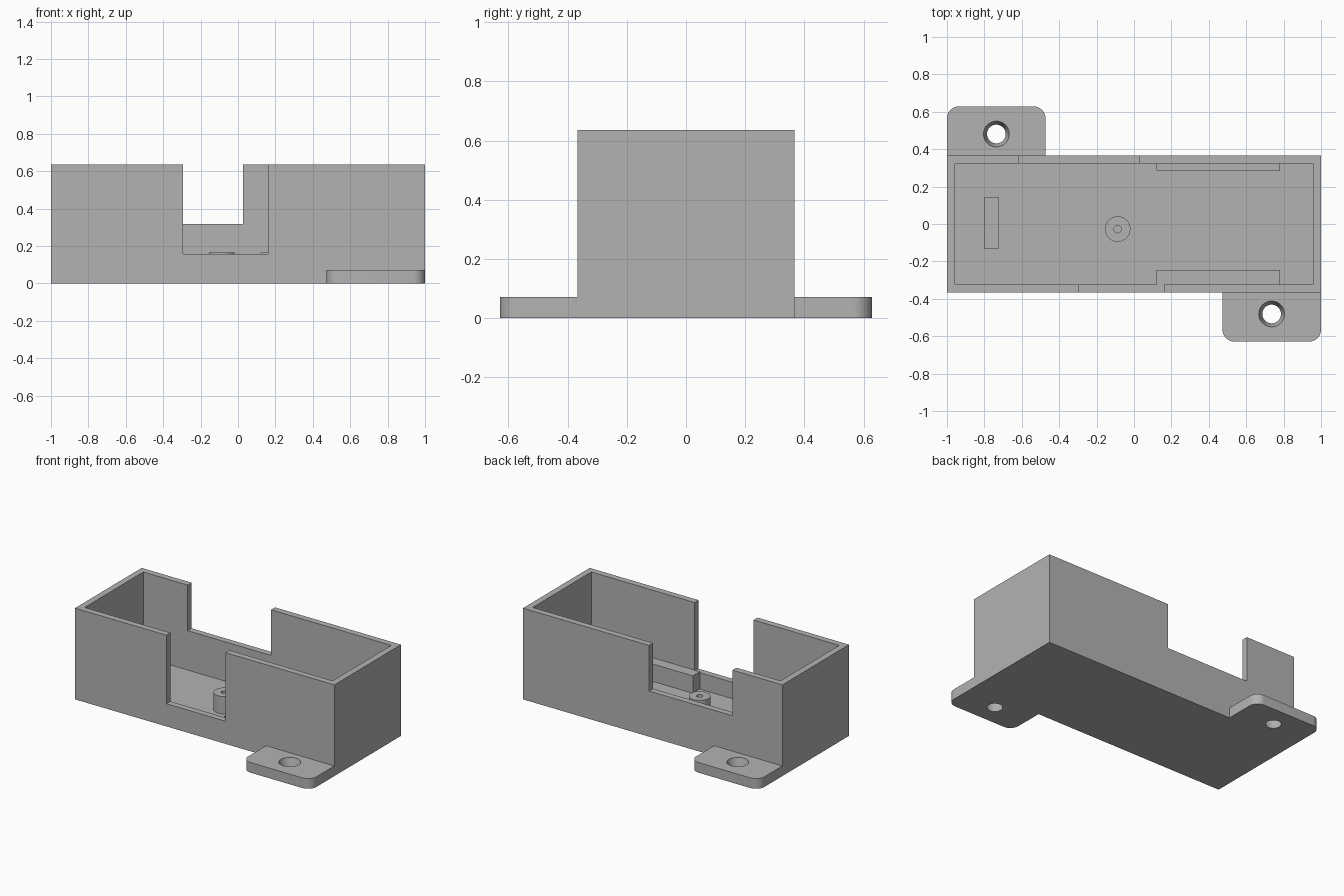
import bpy, bmesh, math
from mathutils import Matrix, Vector

if "Cube" in bpy.data.objects:
    bpy.data.objects.remove(bpy.data.objects["Cube"], do_unlink=True)

grey = bpy.data.materials.new("matte grey")
grey.use_nodes = True
grey.diffuse_color = (0.45, 0.45, 0.45, 1)
grey.node_tree.nodes["Principled BSDF"].inputs["Base Color"].default_value = grey.diffuse_color

# Main dimensions
HALF_X, HALF_Y, HEIGHT = 1.0, 0.367, 0.636
WALL = 0.044
REST = 0.165        # height of the board supports
TAB_H = 0.071


def finish(name, bm):
    bmesh.ops.recalc_face_normals(bm, faces=bm.faces)
    mesh = bpy.data.meshes.new(name)
    bm.to_mesh(mesh)
    bm.free()
    mesh.materials.append(grey)
    obj = bpy.data.objects.new(name, mesh)
    bpy.context.collection.objects.link(obj)
    return obj


def box(name, lo, hi):
    lo, hi = Vector(lo), Vector(hi)
    bm = bmesh.new()
    bmesh.ops.create_cube(bm, size=1, matrix=Matrix.Translation((lo + hi) / 2)
                          @ Matrix.Diagonal((*(hi - lo), 1)))
    return finish(name, bm)


def cone(name, x, y, z0, z1, r0, r1):
    bm = bmesh.new()
    bmesh.ops.create_cone(bm, cap_ends=True, segments=48, radius1=r0, radius2=r1,
                          depth=z1 - z0, matrix=Matrix.Translation((x, y, (z0 + z1) / 2)))
    return finish(name, bm)


def cut(target, *cutters):
    for c in cutters:
        mod = target.modifiers.new("cut", 'BOOLEAN')
        mod.operation, mod.solver, mod.object = 'DIFFERENCE', 'EXACT', c
    bpy.context.view_layer.update()
    depsgraph = bpy.context.evaluated_depsgraph_get()
    mesh = bpy.data.meshes.new_from_object(target.evaluated_get(depsgraph))
    target.modifiers.clear()
    target.data = mesh
    for c in cutters:
        bpy.data.objects.remove(c, do_unlink=True)


def smooth(obj):
    bpy.ops.object.select_all(action='DESELECT')
    obj.select_set(True)
    bpy.context.view_layer.objects.active = obj
    bpy.ops.object.shade_smooth_by_angle(angle=math.radians(30))


# Open-topped case with a notch in each long wall
case = box("case", (-HALF_X, -HALF_Y, 0), (HALF_X, HALF_Y, HEIGHT))
inner_x, inner_y = HALF_X - WALL, HALF_Y - WALL
cut(case,
    box("cavity", (-inner_x, -inner_y, WALL), (inner_x, inner_y, 1)),
    box("front_notch", (-0.295, -0.5, 0.158), (0.16, -0.2, 1)),
    box("back_notch", (-0.615, 0.2, 0.318), (0.028, 0.5, 1)))

# Supports on the case floor
box("back_ledge", (0.12, 0.286, WALL), (0.78, inner_y, REST))
box("front_ledge", (0.12, -inner_y, WALL), (0.78, -0.246, REST))
box("end_rest", (-0.803, -0.131, WALL), (-0.722, 0.142, REST))

# Screw post with a pilot hole
post = cone("screw_post", -0.087, -0.027, WALL, REST, 0.068, 0.068)
cut(post, cone("pilot_hole", -0.087, -0.027, WALL + 0.01, 1, 0.02, 0.02))
smooth(post)


# Mounting tabs: rounded outer corners and a tapered hole, one turned half round
def tab(name, sign):
    x0, x1, y0, y1, r = 0.473, HALF_X, -0.629, -HALF_Y, 0.065
    pts = [(x1, y1), (x0, y1)]
    for cx, start in ((x0 + r, 180), (x1 - r, 270)):
        for i in range(13):
            a = math.radians(start + i * 7.5)
            pts.append((cx + r * math.cos(a), y0 + r + r * math.sin(a)))
    bm = bmesh.new()
    face = bm.faces.new([bm.verts.new((sign * x, sign * y, 0)) for x, y in pts])
    out = bmesh.ops.extrude_face_region(bm, geom=[face])
    top = [v for v in out["geom"] if isinstance(v, bmesh.types.BMVert)]
    bmesh.ops.translate(bm, verts=top, vec=(0, 0, TAB_H))
    obj = finish(name, bm)
    # The cutter runs past both faces along the same taper
    cut(obj, cone("tab_hole", sign * 0.736, sign * -0.481, -TAB_H, 2 * TAB_H, 0.031, 0.088))
    smooth(obj)


tab("front_tab", 1)
tab("back_tab", -1)
